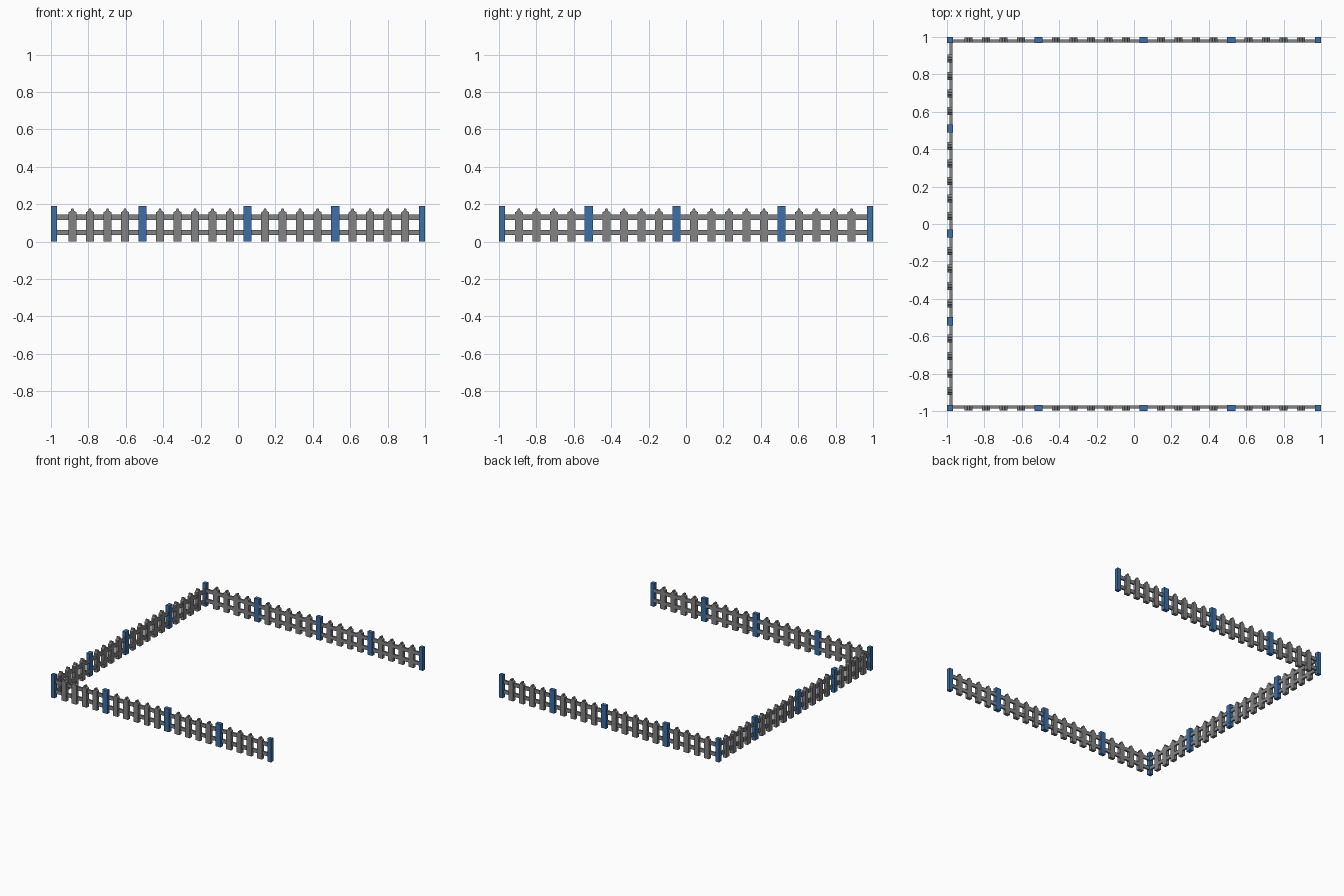
import bpy, bmesh

cube = bpy.data.objects.get("Cube")
if cube:
    bpy.data.objects.remove(cube, do_unlink=True)


def material(name, rgb):
    m = bpy.data.materials.new(name)
    m.use_nodes = True
    m.diffuse_color = (*rgb, 1)
    m.node_tree.nodes["Principled BSDF"].inputs["Base Color"].default_value = (*rgb, 1)
    return m


GREY = material("weathered grey", (0.23, 0.23, 0.23))
BLUE = material("post blue", (0.045, 0.16, 0.4))

# Each run maps (distance along, depth inward from the outer face) to the ground plane
RUNS = {
    "front": lambda s, d: (s, -1 + d),
    "back": lambda s, d: (s, 1 - d),
    "right": lambda s, d: (-1 + d, -s),
}
STEP, START = 0.0936, -0.885
POST_SLOTS = (4, 10, 15)
POST_DEPTH, POST_H = 0.031, 0.19
RAILS = ((0.034, 0.063), (0.115, 0.144))


def slab(name, place, outline, d0, d1, mat):
    """Extrude an upright (along, height) outline through the fence depth."""
    bm = bmesh.new()
    rings = [[bm.verts.new((*place(s, d), z)) for s, z in outline] for d in (d0, d1)]
    bm.faces.new(rings[0])
    bm.faces.new(rings[1])
    n = len(outline)
    for i in range(n):
        j = (i + 1) % n
        bm.faces.new((rings[0][i], rings[0][j], rings[1][j], rings[1][i]))
    bmesh.ops.recalc_face_normals(bm, faces=bm.faces)
    mesh = bpy.data.meshes.new(name)
    bm.to_mesh(mesh)
    bm.free()
    mesh.materials.append(mat)
    obj = bpy.data.objects.new(name, mesh)
    bpy.context.collection.objects.link(obj)


def rect(s0, s1, z0, z1):
    return [(s0, z0), (s1, z0), (s1, z1), (s0, z1)]


def picket_outline(c):
    half = [(0.0215, 0), (0.0215, 0.156), (0.008, 0.165), (0.006, 0.176)]
    return [(c + s, z) for s, z in half] + [(c - s, z) for s, z in reversed(half)]


for side, place in RUNS.items():
    # Pickets, with a wide post in every reserved slot
    for k in range(20):
        c = START + STEP * k
        if k in POST_SLOTS:
            slab(side + "_post", place, rect(c - 0.0225, c + 0.0225, 0, POST_H),
                 0, POST_DEPTH, BLUE)
        else:
            slab(side + "_picket", place, picket_outline(c), 0.002, 0.0295, GREY)
    # Rails from end post to end post
    for z0, z1 in RAILS:
        slab(side + "_rail", place, rect(-0.975, 0.975, z0, z1), 0.014, 0.0285, GREY)

# Square posts at the corners and open ends
for side in ("front", "back"):
    for name, s0 in (("corner_post", -1), ("end_post", 1 - POST_DEPTH)):
        slab(side + "_" + name, RUNS[side], rect(s0, s0 + POST_DEPTH, 0, POST_H),
             0, POST_DEPTH, BLUE)

# Rail brackets on the middle post of the right run
c = START + STEP * 10
for z0, z1 in RAILS:
    slab("rail_bracket", RUNS["right"], rect(c - 0.0225, c + 0.0225, z0, z1),
         POST_DEPTH - 0.002, POST_DEPTH + 0.001, BLUE)
